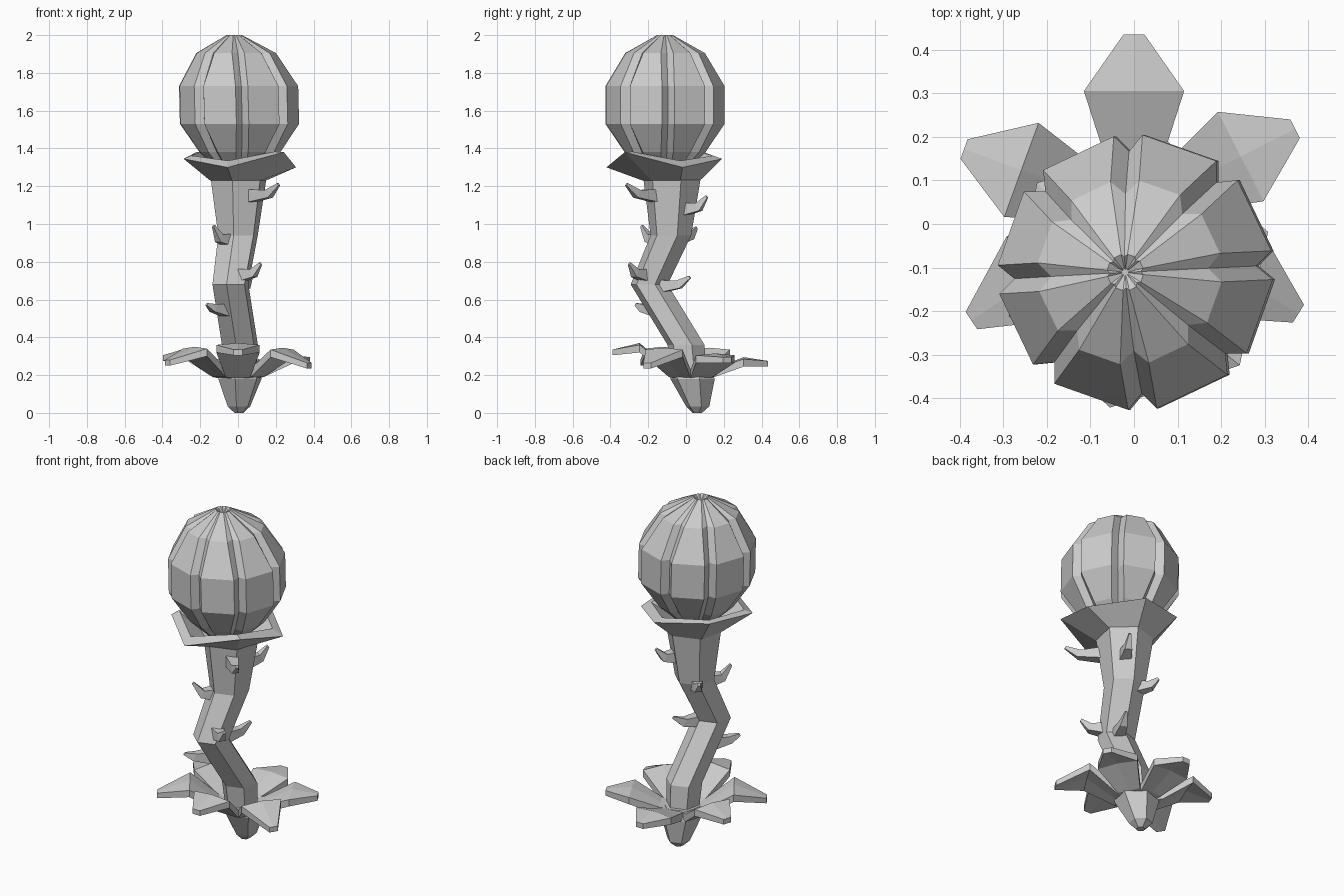
import bpy, bmesh, math
from mathutils import Vector

cube = bpy.data.objects.get("Cube")
if cube:
    bpy.data.objects.remove(cube, do_unlink=True)

grey = bpy.data.materials.new("plain_grey")
grey.use_nodes = True
colour = (0.6, 0.6, 0.6, 1)
grey.diffuse_color = colour
grey.node_tree.nodes["Principled BSDF"].inputs["Base Color"].default_value = colour


def loft(name, rings):
    """Skin a list of equal rings and cap both ends, flat shaded."""
    bm = bmesh.new()
    loops = [[bm.verts.new(p) for p in ring] for ring in rings]
    n = len(loops[0])
    for a, b in zip(loops, loops[1:]):
        for i in range(n):
            j = (i + 1) % n
            bm.faces.new((a[i], a[j], b[j], b[i]))
    bm.faces.new(loops[0][::-1])
    bm.faces.new(loops[-1])
    bmesh.ops.recalc_face_normals(bm, faces=bm.faces)
    mesh = bpy.data.meshes.new(name)
    bm.to_mesh(mesh)
    bm.free()
    mesh.materials.append(grey)
    obj = bpy.data.objects.new(name, mesh)
    bpy.context.collection.objects.link(obj)
    return obj


def hexagon(x, y, z, r, lift=None):
    """Six-sided ring; lift gives each corner its own extra height."""
    lift = lift or [0] * 6
    ring = []
    for k in range(6):
        a = math.radians(18 + 60 * k)
        ring.append((x + r * math.cos(a), y + r * math.sin(a), z + lift[k]))
    return ring


# Root and bent stem
loft("root", [hexagon(*p) for p in (
    (0.005, 0.06, 0.0, 0.025), (0.005, 0.062, 0.035, 0.063),
    (0.01, 0.035, 0.18, 0.12), (0.01, 0.02, 0.23, 0.11))])
loft("stem", [hexagon(*p) for p in (
    (0.01, 0.02, 0.18, 0.09), (0.01, 0.0, 0.36, 0.10), (-0.04, -0.195, 0.68, 0.10),
    (0.0, -0.08, 0.94, 0.11), (0.003, -0.074, 1.24, 0.155))])

# Flared cup with an uneven rim
wave = [0, 0.045, 0.08, 0.045, 0, 0.08]
loft("cup", [
    hexagon(0.0, -0.078, 1.23, 0.155),
    hexagon(0.01, -0.115, 1.30, 0.313, wave),
    hexagon(0.0, -0.11, 1.335, 0.26, [w * 0.6 for w in wave]),
    hexagon(0.0, -0.11, 1.27, 0.14)])

# Bulb with eight lobes split by grooves of even width
bulb = []
for z, r, x in ((1.27, 0.10, 0.01), (1.38, 0.215, 0.01), (1.53, 0.316, 0.008),
                (1.73, 0.316, 0.003), (1.905, 0.212, -0.01), (2.0, 0.042, -0.02),
                (1.98, 0.008, -0.02)):
    turn = min(10, math.degrees(0.033 / r))
    floor = r - min(0.038, 0.15 * r)
    ring = []
    for k in range(8):
        for offset, radius in ((-turn, r), (0, floor), (turn, r)):
            a = math.radians(3 + 45 * k + offset)
            ring.append((x + radius * math.cos(a), -0.111 + radius * math.sin(a), z))
    bulb.append(ring)
loft("bulb", bulb)

# Six leaves: direction, reach, height at the bend, height at the tip
for k, (angle, reach, bend, tip) in enumerate((
        (90, 0.405, 0.285, 0.275), (27, 0.415, 0.305, 0.295), (160, 0.415, 0.335, 0.305),
        (-32, 0.445, 0.335, 0.265), (214, 0.45, 0.34, 0.28), (270, 0.42, 0.36, 0.335))):
    a = math.radians(angle)
    out = Vector((math.cos(a), math.sin(a), 0))
    side = Vector((-out.y, out.x, 0))
    rings = []
    for s, half, z, ridge, thick in (
            (0.04, 0.045, 0.215, 0.0, 0.04), (0.12, 0.065, 0.235, 0.0, 0.045),
            (0.275, 0.115, bend, 0.01, 0.04), (reach, 0.024, tip, 0.0, 0.03)):
        mid = Vector((0.0, 0.03, z)) + out * s
        top = [mid + side * half * f + Vector((0, 0, ridge * (1 - abs(f)))) for f in (-1, 0, 1)]
        rings.append(top + [p - Vector((0, 0, thick)) for p in reversed(top)])
    loft(f"leaf_{k + 1}", rings)

# Hooked thorns: base and tip points
thorns = (
    ((0.08, -0.17, 1.15), (0.215, -0.315, 1.21)),
    ((0.06, 0.0, 1.08), (0.12, 0.11, 1.145)),
    ((-0.05, -0.03, 0.93), (-0.125, 0.055, 0.98)),
    ((-0.05, -0.14, 0.915), (-0.13, -0.235, 0.99)),
    ((0.02, -0.22, 0.73), (0.12, -0.30, 0.79)),
    ((0.0, -0.13, 0.67), (0.07, 0.02, 0.72)),
    ((-0.07, -0.16, 0.545), (-0.165, -0.265, 0.575)))
for k, (base, tip) in enumerate(thorns):
    base, tip = Vector(base), Vector(tip)
    out = Vector((tip.x - base.x, tip.y - base.y, 0)).normalized()
    side = Vector((-out.y, out.x, 0))
    knee = base.lerp(tip, 0.62)
    knee.z = base.z + 0.01
    rings = []
    for p, r, lean in ((base, 0.033, 0), (knee, 0.02, 0.5), (tip, 0.006, 0.8)):
        up = Vector((0, 0, 1)) - out * lean
        rings.append([p + (side * u + up * v) * r for u, v in ((-1, -1), (1, -1), (1, 1), (-1, 1))])
    loft(f"thorn_{k + 1}", rings)
